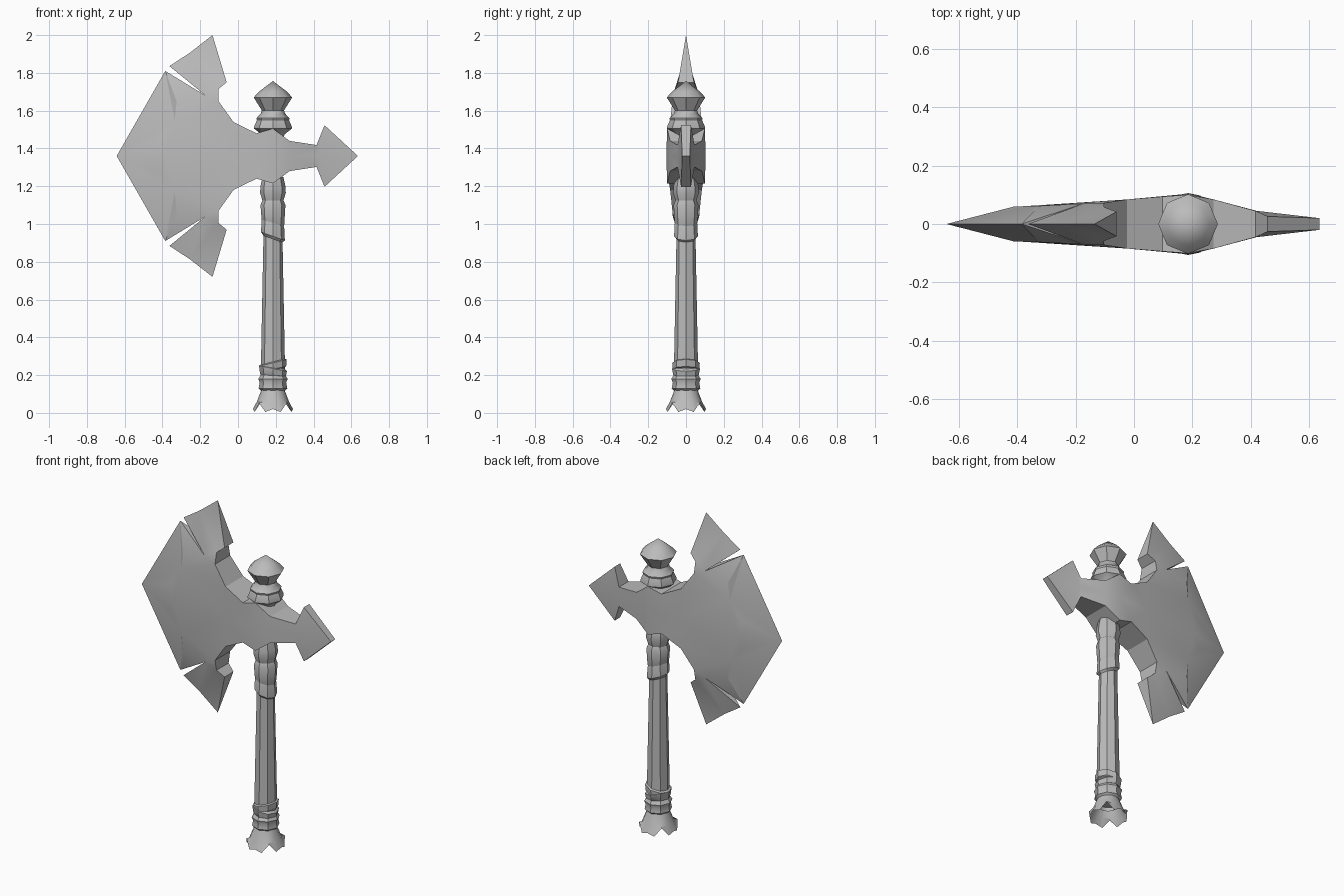
import bpy, bmesh, math

cube = bpy.data.objects.get("Cube")
if cube:
    bpy.data.objects.remove(cube, do_unlink=True)

HANDLE_X = 0.185
HEAD_Z = 1.36

grey = bpy.data.materials.new("plain grey")
grey.use_nodes = True
tone = (0.5, 0.5, 0.5, 1)
grey.diffuse_color = tone
grey.node_tree.nodes["Principled BSDF"].inputs["Base Color"].default_value = tone


def finish(name, bm, location, angle=35):
    bmesh.ops.recalc_face_normals(bm, faces=bm.faces)
    mesh = bpy.data.meshes.new(name)
    bm.to_mesh(mesh)
    bm.free()
    mesh.materials.append(grey)
    obj = bpy.data.objects.new(name, mesh)
    obj.location = location
    bpy.context.collection.objects.link(obj)
    bpy.ops.object.select_all(action='DESELECT')
    obj.select_set(True)
    bpy.context.view_layer.objects.active = obj
    bpy.ops.object.shade_smooth_by_angle(angle=math.radians(angle))
    return obj


def lathe(name, profile, sides=8, tilts=None, rim=None, cap=True):
    """Turn (radius, height) rows; tilts slope each row along x, rim shifts row 0."""
    bm = bmesh.new()
    rings = []
    for row, (r, z) in enumerate(profile):
        ring = []
        for i in range(sides):
            a = math.tau * i / sides
            x, y = r * math.cos(a), r * math.sin(a)
            lift = x * tilts[row] if tilts else 0
            if rim and row == 0:
                lift += rim(i)
            ring.append(bm.verts.new((x, y, z + lift)))
        rings.append(ring)
    for low, high in zip(rings, rings[1:]):
        for i in range(sides):
            j = (i + 1) % sides
            bm.faces.new((low[i], low[j], high[j], high[i]))
    if cap:
        bm.faces.new(rings[0])
        bm.faces.new(rings[-1])
    bmesh.ops.remove_doubles(bm, verts=bm.verts, dist=0.0005)
    return finish(name, bm, (HANDLE_X, 0, 0))


# Handle
lathe("shaft", [(0.064, 0.1), (0.063, 0.28), (0.05, 0.95), (0.05, 1.46)])

# Flared foot: four split petals around a hollow end
lathe("foot", [(0.106, 0.0), (0.085, 0.06), (0.06, 0.125), (0.04, 0.12), (0.05, 0.08)],
      sides=16, rim=lambda i: (0.02, 0.005, 0.055, 0.005)[i % 4], cap=False)

# Lower wrappings
lathe("lower_band", [(0.06, 0.115), (0.076, 0.13), (0.07, 0.16), (0.078, 0.18), (0.062, 0.205)])
lathe("lower_wrap", [(0.058, 0.19), (0.068, 0.2), (0.074, 0.235), (0.058, 0.25)],
      tilts=[0, -0.1, -0.2, -0.2])
lathe("lower_strap", [(0.058, 0.225), (0.07, 0.232), (0.073, 0.265), (0.06, 0.272)],
      tilts=[0.2, 0.2, 0.25, 0.25])

# Upper wrappings
lathe("upper_wrap", [(0.05, 0.92), (0.063, 0.935), (0.06, 1.0), (0.054, 1.02)],
      tilts=[-0.35, -0.35, -0.4, -0.4])
lathe("upper_band", [(0.052, 0.99), (0.06, 1.01), (0.066, 1.1), (0.056, 1.125),
                     (0.068, 1.165), (0.066, 1.2), (0.055, 1.25)],
      tilts=[-0.3, -0.2, 0, 0, 0, 0, 0])

# Collar and pommel knob
lathe("collar", [(0.055, 1.455), (0.062, 1.475), (0.1, 1.505), (0.1, 1.515), (0.085, 1.55),
                 (0.088, 1.56), (0.064, 1.585), (0.058, 1.605)])
lathe("knob", [(0.058, 1.6), (0.102, 1.67), (0.075, 1.7), (0.0, 1.757)])

# Axe head: one quarter as (x, half thickness, height above the centre line)
P = dict(
    tip=(-0.642, 0, 0), corner=(-0.385, 0, 0.45), notch=(-0.172, 0.07, 0.32),
    # flat of the blade, inside the ground edge
    e0=(-0.39, 0.06, 0), e1=(-0.41, 0.06, 0.09), e2=(-0.335, 0.062, 0.19),
    e3=(-0.325, 0.062, 0.29),
    # horn
    h0=(-0.363, 0, 0.476), h1=(-0.257, 0, 0.545), h2=(-0.135, 0, 0.64),
    h3=(-0.06, 0.042, 0.39), h4=(-0.103, 0.058, 0.355), h5=(-0.103, 0.072, 0.29),
    # neck and socket
    n0=(-0.024, 0.084, 0), n1=(-0.024, 0.084, 0.18), n2=(0.098, 0.094, 0.12),
    s0=(0.19, 0.104, 0), s1=(0.185, 0.1, 0.145),
    # rear spike
    r0=(0.273, 0.084, 0), r1=(0.273, 0.084, 0.08), b0=(0.42, 0.045, 0),
    b1=(0.416, 0.045, 0.058), barb=(0.458, 0.026, 0.163), point=(0.635, 0.02, 0))

SIDES = ["tip e0 e1", "tip e1 e2", "tip e2 corner", "e2 e3 corner", "e3 notch corner",
         "e0 e1 e2 n0", "e2 e3 notch h5", "e2 h5 n1 n0", "n0 n1 n2 s0", "n2 s1 s0",
         "notch h0 h1", "notch h1 h4", "h1 h2 h3", "h1 h3 h4", "notch h4 h5",
         "s0 s1 r1 r0", "r0 r1 b1 b0", "b0 b1 barb", "b0 barb point"]
RIM = "corner notch h0".split(), "h2 h3 h4 h5 n1 n2 s1 r1 b1 barb point".split()

bm = bmesh.new()
verts = {k: bm.verts.new(co) for k, co in P.items()}
mid = {k: bm.verts.new((co[0], 0, co[2])) if co[1] else verts[k] for k, co in P.items()}
for names in SIDES:
    bm.faces.new([verts[k] for k in names.split()])
for chain in RIM:
    for a, b in zip(chain, chain[1:]):
        bm.faces.new(list(dict.fromkeys((verts[a], verts[b], mid[b], mid[a]))))
for v in [v for v in bm.verts if not v.link_faces]:
    bm.verts.remove(v)

# Mirror the quarter front to back, then top to bottom
for axis in (1, 2):
    copy = bmesh.ops.duplicate(bm, geom=bm.verts[:] + bm.edges[:] + bm.faces[:])["geom"]
    for v in copy:
        if isinstance(v, bmesh.types.BMVert):
            v.co[axis] *= -1
    bmesh.ops.remove_doubles(bm, verts=bm.verts, dist=0.0005)
finish("axe_head", bm, (0, 0, HEAD_Z), angle=22)
